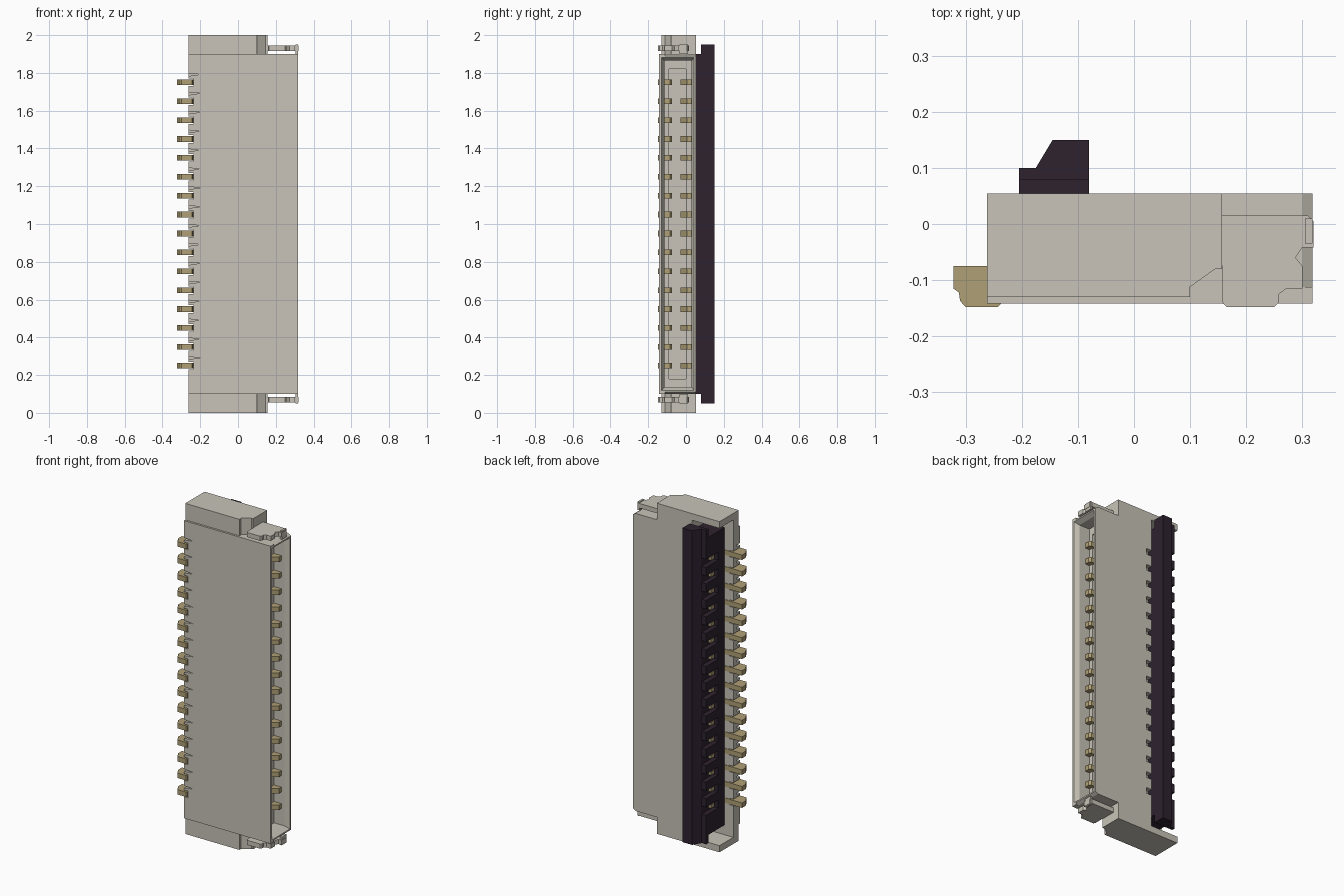
import bpy, bmesh
from mathutils import Vector

if "Cube" in bpy.data.objects:
    bpy.data.objects.remove(bpy.data.objects["Cube"], do_unlink=True)


def material(name, rgb):
    m = bpy.data.materials.new(name)
    m.use_nodes = True
    m.diffuse_color = (*rgb, 1)
    m.node_tree.nodes["Principled BSDF"].inputs["Base Color"].default_value = (*rgb, 1)
    return m


IVORY = material("ivory plastic", (0.58, 0.55, 0.48))
DARK = material("dark plum plastic", (0.027, 0.016, 0.028))
GOLD = material("dull gold", (0.43, 0.35, 0.18))
PIN_Z = [0.25 + 0.1 * i for i in range(16)]


def loft(bm, rings):
    """Closed solid through rings of equal length."""
    loops = [[bm.verts.new(p) for p in ring] for ring in rings]
    n = len(loops[0])
    for a, b in zip(loops, loops[1:]):
        for i in range(n):
            j = (i + 1) % n
            bm.faces.new((a[i], a[j], b[j], b[i]))
    bm.faces.new(loops[0])
    bm.faces.new(loops[-1])


def prism(bm, profile, z0, z1):
    loft(bm, [[(x, y, z) for x, y in profile] for z in (z0, z1)])


def rect(x0, x1, y0, y1):
    return [(x0, y0), (x1, y0), (x1, y1), (x0, y1)]


def make(name, build, mat=None):
    bm = bmesh.new()
    build(bm)
    bmesh.ops.recalc_face_normals(bm, faces=bm.faces[:])
    mesh = bpy.data.meshes.new(name)
    bm.to_mesh(mesh)
    bm.free()
    ob = bpy.data.objects.new(name, mesh)
    bpy.context.collection.objects.link(ob)
    if mat:
        mesh.materials.append(mat)
    return ob


def solid(name, profile, spans, mat):
    def build(bm):
        for z0, z1 in spans:
            prism(bm, profile, z0, z1)
    return make(name, build, mat)


def cut(target, build):
    cutter = make("cutter", build)
    cutter.hide_render = True
    mod = target.modifiers.new("cut", "BOOLEAN")
    mod.operation, mod.solver, mod.object = "DIFFERENCE", "EXACT", cutter
    bpy.context.view_layer.objects.active = target
    bpy.ops.object.modifier_apply(modifier=mod.name)
    bpy.data.objects.remove(cutter, do_unlink=True)


def cut_spans(target, profile, spans):
    def build(bm):
        for z0, z1 in spans:
            prism(bm, profile, z0, z1)
    cut(target, build)


def around(half):
    return [(z - half, z + half) for z in PIN_Z]


def cut_mouth(target, steps):
    """Pocket open to +x; each step is x, y0, y1, end margin."""
    cut(target, lambda bm: loft(bm, [
        [(x, y0, m), (x, y1, m), (x, y1, 2 - m), (x, y0, 2 - m)]
        for x, y0, y1, m in steps]))


# Main housing
housing = solid("housing", rect(-0.262, 0.318, -0.142, 0.054), [(0.1, 1.9)], IVORY)
cut_spans(housing, rect(-0.3, -0.079, -0.078, 0.1), [(0, 2)])

# Flared cable mouth and deep slot
cut_mouth(housing, [(0.22, -0.115, 0.03, 0.135), (0.29, -0.115, 0.03, 0.135),
                    (0.325, -0.132, 0.046, 0.115)])
cut_mouth(housing, [(-0.03, -0.09, 0.0, 0.18), (0.25, -0.09, 0.0, 0.18)])

# Bevelled ends of the mouth


def end_bevels(bm):
    for end, s in ((0.1, 1), (1.9, -1)):
        tri = [(0.3, end), (0.3, end - s * 0.03), (0.33, end - s * 0.03), (0.33, end + s * 0.018)]
        loft(bm, [[(x, y, z) for x, z in tri] for y in (-0.112, 0.08)])


cut(housing, end_bevels)

# Pin slots, tapered front notches and hinge notches
cut_spans(housing, rect(-0.3, -0.236, -0.2, -0.06), around(0.02))


def front_notches(bm):
    for z in PIN_Z:
        tri = [(-0.28, z + 0.03), (-0.2, z + 0.042), (-0.28, z + 0.048)]
        loft(bm, [[(x, y, h) for x, h in tri] for y in (-0.2, -0.115)])


cut(housing, front_notches)
cut_spans(housing, rect(-0.1, -0.045, 0.025, 0.1), around(0.018))

# End caps with pockets for the lever
cap_profile = [(-0.262, 0.054), (-0.262, -0.13), (0.1, -0.13), (0.1, -0.112),
               (0.145, -0.08), (0.157, -0.08), (0.157, 0.054)]
for name, span, pocket in (("lower_end_cap", (0, 0.1), (0.04, 0.2)),
                           ("upper_end_cap", (1.9, 2), (1.8, 1.96))):
    cap = solid(name, cap_profile, [span], IVORY)
    cut_spans(cap, rect(-0.3, -0.079, -0.078, 0.1), [pocket])

# Side solder tabs
tab_profile = [(0.14, 0.015), (0.31, 0.015), (0.32, 0.005), (0.32, -0.042),
               (0.3, -0.042), (0.288, -0.06), (0.3, -0.075), (0.3, -0.115),
               (0.272, -0.115), (0.258, -0.125), (0.258, -0.14), (0.25, -0.148),
               (0.165, -0.148), (0.158, -0.14), (0.158, -0.075), (0.14, -0.075)]
solid("solder_tabs", tab_profile, [(0.055, 0.083), (1.917, 1.945)], IVORY)
solid("tab_hooks", rect(0.305, 0.318, -0.035, 0.01), [(0.05, 0.1), (1.9, 1.95)], IVORY)

# Locking lever: comb body and raised grip
body = solid("lever_body", rect(-0.205, -0.08, -0.077, 0.079), [(0.1, 1.9)], DARK)
grip = solid("lever_grip", [(-0.205, 0.079), (-0.205, 0.1), (-0.175, 0.1),
                            (-0.145, 0.15), (-0.08, 0.15), (-0.08, 0.079)],
             [(0.05, 1.95)], DARK)
for part in (body, grip):
    cut_spans(part, rect(-0.23, -0.175, -0.015, 0.12), around(0.024))

# Solder pins
pin_profile = [(-0.322, -0.075), (-0.322, -0.115), (-0.312, -0.122), (-0.31, -0.137),
               (-0.3, -0.148), (-0.243, -0.148), (-0.237, -0.142), (-0.237, -0.12),
               (-0.2, -0.12), (-0.2, -0.075)]
solid("solder_pins", pin_profile, around(0.015), GOLD)

# Contact tips seen in the lever comb and inside the mouth
solid("lever_contacts", rect(-0.192, -0.17, 0.0, 0.035), around(0.011), GOLD)
solid("front_contacts", [(0.1, -0.114), (0.25, -0.114), (0.25, -0.085),
                         (0.24, -0.075), (0.2, -0.075), (0.1, -0.09)],
      around(0.015), GOLD)
solid("rear_contacts", [(0.0, 0.0), (0.1, -0.005), (0.19, -0.03), (0.22, -0.03),
                        (0.27, 0.005), (0.27, 0.029), (0.0, 0.029)],
      around(0.015), GOLD)
